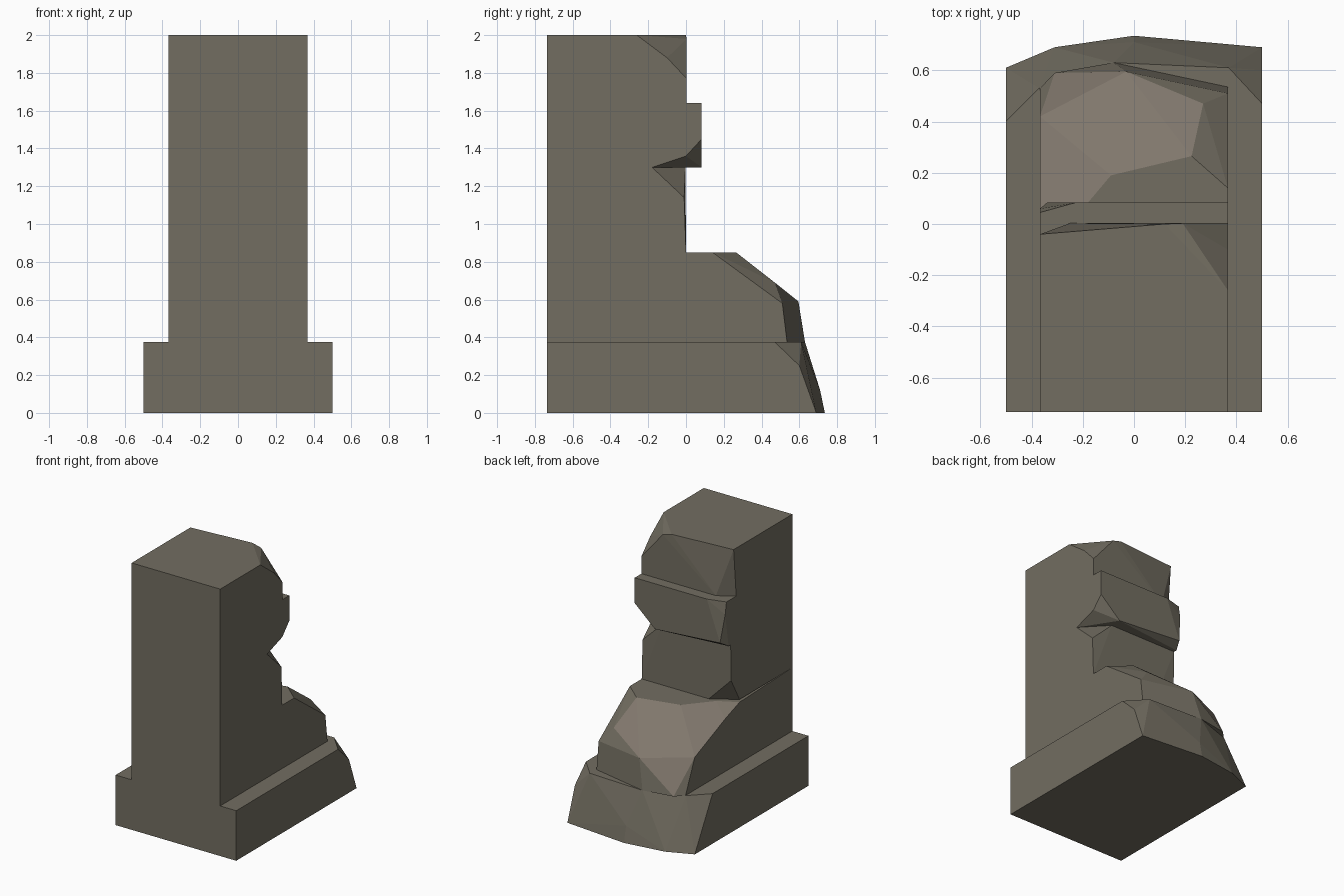
import bpy, bmesh

if "Cube" in bpy.data.objects:
    bpy.data.objects.remove(bpy.data.objects["Cube"])

W, F = 0.367, -0.735   # wall half width, front plane


def material(name, rgb):
    m = bpy.data.materials.new(name)
    m.diffuse_color = (*rgb, 1)
    m.use_nodes = True
    m.node_tree.nodes["Principled BSDF"].inputs["Base Color"].default_value = m.diffuse_color
    return m


stone = material("weathered stone", (0.17, 0.155, 0.12))
fresh = material("fresh broken stone", (0.215, 0.183, 0.15))


def tier(name, half, z0, z1, broken):
    """Convex stone block: square front edge plus a chipped rear outline."""
    bm = bmesh.new()
    front = [(s * half, F, z) for s in (-1, 1) for z in (z0, z1)]
    for p in front + broken:
        bm.verts.new(p)
    res = bmesh.ops.convex_hull(bm, input=bm.verts)
    loose = {g for g in res["geom_interior"] if isinstance(g, bmesh.types.BMVert)}
    bmesh.ops.delete(bm, geom=list(loose), context='VERTS')
    bmesh.ops.dissolve_limit(bm, angle_limit=0.01, verts=bm.verts, edges=bm.edges)
    bmesh.ops.recalc_face_normals(bm, faces=bm.faces)
    me = bpy.data.meshes.new(name)
    bm.to_mesh(me)
    bm.free()
    me.materials.append(stone)
    ob = bpy.data.objects.new(name, me)
    bpy.context.collection.objects.link(ob)
    return ob


# Wide plinth
plinth = tier("broken_wall_end", 0.5, 0, 0.375, [
    (-.5, .61, 0), (-.31, .69, 0), (0, .735, 0), (.08, .715, 0), (.5, .69, 0),
    (0, .71, .12), (.5, .6, .25),
    (-.5, .4, .375), (-.37, .53, .375), (-.08, .63, .375), (.37, .61, .375), (.5, .47, .375)])

# Sloping rubble tier
rubble = tier("rubble_tier", W, 0.375, 0.85, [
    (-W, .53, .375), (-.31, .59, .375), (-.08, .63, .375), (W, .535, .375),
    (-W, .42, .62), (-.03, .595, .59), (W, .51, .58), (.27, .47, .69),
    (W, .39, .65), (W, .14, .85), (.225, .265, .85), (-.09, .19, .85),
    (-.25, 0, .85), (-W, -.11, .83), (-W, .06, .77)])

# Recessed neck
neck = tier("neck_tier", W, 0.85, 1.3, [
    (-W, -.11, .85), (-.19, 0, .85), (W, 0, .85), (-W, -.01, 1.03),
    (W, -.01, 1.14), (.2, -.003, 1.3), (W, -.18, 1.3), (-W, -.005, 1.3)])

# Overhanging lip
lip = tier("lip_tier", W, 1.3, 1.64, [
    (W, -.18, 1.3), (W, 0, 1.36), (W, .083, 1.45), (.2, .083, 1.3),
    (-W, .02, 1.3), (-.34, .083, 1.34), (-W, .06, 1.55), (-.23, .083, 1.64),
    (-W, .045, 1.64), (W, .083, 1.64)])

# Top block with chipped corner
top = tier("top_tier", W, 1.64, 2, [
    (W, .003, 1.64), (W, .003, 1.77), (W, -.1, 1.88), (W, -.26, 2), (.23, -.12, 2),
    (.19, .003, 1.98), (-.25, .003, 1.64), (-W, -.07, 1.64), (-W, -.04, 2), (.12, 0, 2)])

# Fuse the tiers into one solid
for part in (rubble, neck, lip, top):
    mod = plinth.modifiers.new("fuse", 'BOOLEAN')
    mod.operation, mod.solver, mod.object = 'UNION', 'EXACT', part
    bpy.context.view_layer.objects.active = plinth
    bpy.ops.object.modifier_apply(modifier=mod.name)
    bpy.data.objects.remove(part)

# Fresh stone on the sloping break of the rubble tier
me = plinth.data
me.materials.clear()
me.materials.append(stone)
me.materials.append(fresh)
for f in me.polygons:
    c, n = f.center, f.normal
    slope = 0.4 < c.z < 0.84 and 0.3 < n.z < 0.97 and c.x < 0.2
    f.material_index = 1 if slope else 0
    f.use_smooth = False
